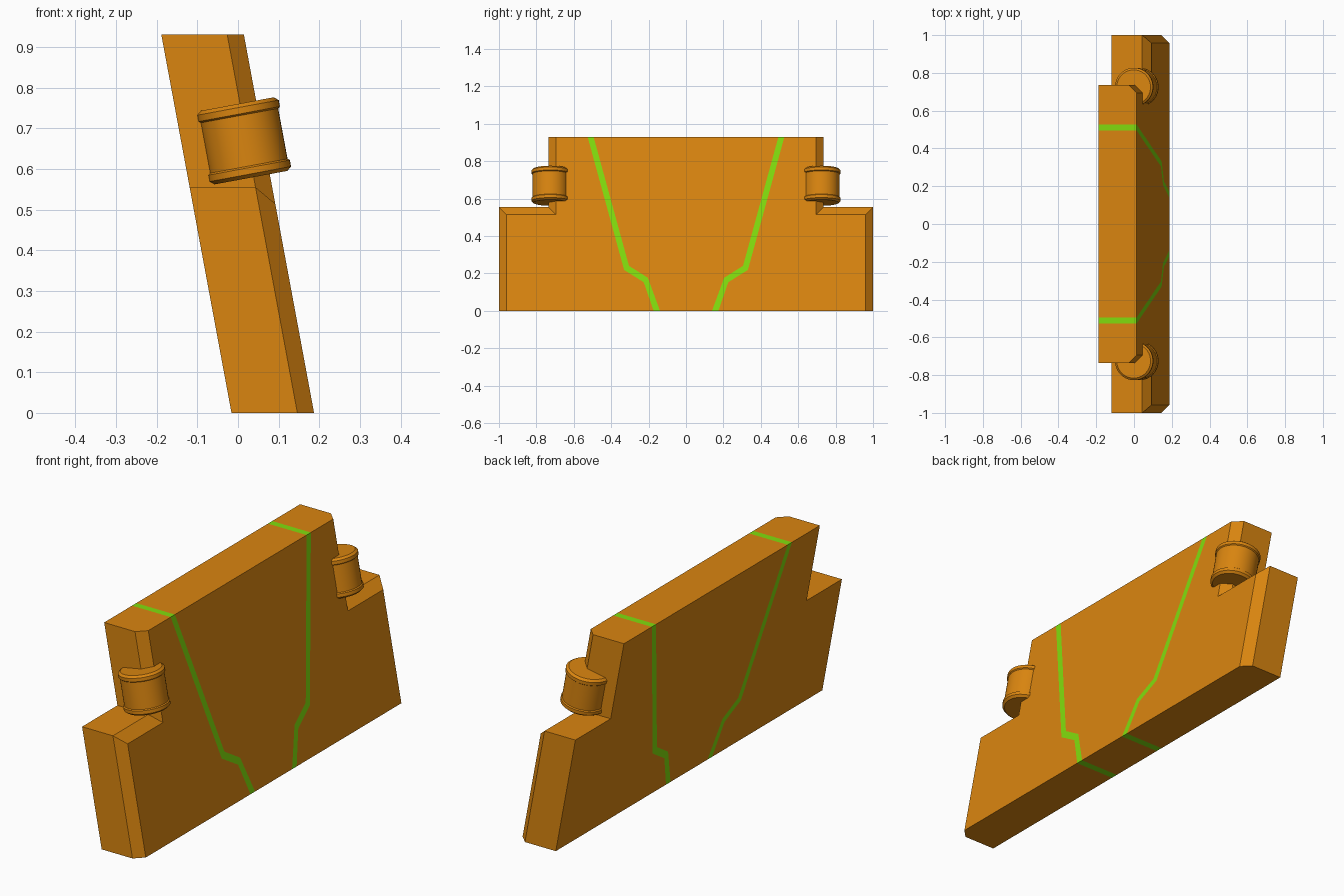
import bpy, bmesh, math
from mathutils import Matrix

if "Cube" in bpy.data.objects:
    bpy.data.objects.remove(bpy.data.objects["Cube"])

HEIGHT, THICK, CHAMFER = 0.93, 0.203, 0.041
LEAN = -0.1855          # sideways shift per unit of height
BASE_X = -0.016


def material(name, color):
    mat = bpy.data.materials.new(name)
    mat.use_nodes = True
    mat.diffuse_color = color
    mat.node_tree.nodes["Principled BSDF"].inputs["Base Color"].default_value = color
    return mat


orange = material("orange", (0.70, 0.235, 0.005, 1))
green = material("bright_green", (0.22, 0.72, 0.004, 1))


def make_object(name, bm, mats):
    bmesh.ops.recalc_face_normals(bm, faces=bm.faces)
    mesh = bpy.data.meshes.new(name)
    bm.to_mesh(mesh)
    bm.free()
    for mat in mats:
        mesh.materials.append(mat)
    obj = bpy.data.objects.new(name, mesh)
    bpy.context.collection.objects.link(obj)
    return obj


# Slab outline, given as (y, z) for one half
inner = [(0.139, 0), (0.204, 0.177), (0.305, 0.241), (0.494, HEIGHT)]
outer = [(0.173, 0), (0.226, 0.153), (0.331, 0.219), (0.526, HEIGHT)]
shoulder = [(0.735, HEIGHT), (0.735, 0.555), (1, 0.555), (1, 0)]

bm = bmesh.new()


def panel(points, index):
    face = bm.faces.new([bm.verts.new((0, y, z)) for y, z in points])
    face.material_index = index


def mirrored(points, side):
    return [(y * side, z) for y, z in points]


panel(inner + mirrored(inner[::-1], -1), 0)
for side in (1, -1):
    panel(mirrored(inner + outer[::-1], side), 1)
    panel(mirrored(outer + shoulder, side), 0)
bmesh.ops.remove_doubles(bm, verts=bm.verts, dist=0.0001)
bmesh.ops.recalc_face_normals(bm, faces=bm.faces)

# Thicken, keeping the stripes running over the top and bottom edges
result = bmesh.ops.extrude_face_region(bm, geom=bm.faces[:], use_keep_orig=True)
for item in result["geom"]:
    if isinstance(item, bmesh.types.BMVert):
        item.co.x = THICK


def is_cap(face):
    xs = [v.co.x for v in face.verts]
    return max(xs) - min(xs) < 0.001


for face in bm.faces:
    if not is_cap(face):
        for edge in face.edges:
            for other in edge.link_faces:
                if is_cap(other):
                    face.material_index = other.material_index
bmesh.ops.recalc_face_normals(bm, faces=bm.faces)

# Chamfer the end and shoulder edges of the upper face
rim = []
for edge in bm.edges:
    a, b = (v.co for v in edge.verts)
    on_face = min(a.x, b.x) > THICK - 0.001
    at_end = min(abs(a.y), abs(b.y)) > 0.7
    flat_edge = abs(a.z - b.z) < 0.001 and (a.z < 0.001 or a.z > HEIGHT - 0.001)
    if on_face and at_end and not flat_edge:
        rim.append(edge)
bmesh.ops.bevel(bm, geom=rim, offset=CHAMFER, segments=1, affect='EDGES')

# Lean the slab while its top and bottom stay level
for v in bm.verts:
    v.co.x += BASE_X + LEAN * v.co.z
make_object("leaning_slab", bm, [orange, green])


# Rollers: a barrel with a chamfered flange at each end
def roller(name, y):
    half = [(0.097, 0), (0.097, 0.063), (0.102, 0.067),
            (0.102, 0.083), (0.091, 0.092), (0, 0.092)]
    profile = [(r, -h) for r, h in half[:0:-1]] + half[1:]
    rb = bmesh.new()
    verts = [rb.verts.new((r, 0, h)) for r, h in profile]
    edges = [rb.edges.new(pair) for pair in zip(verts, verts[1:])]
    bmesh.ops.spin(rb, geom=verts + edges, cent=(0, 0, 0), axis=(0, 0, 1),
                   angle=math.tau, steps=40, use_merge=True)
    bmesh.ops.remove_doubles(rb, verts=rb.verts, dist=0.0001)
    rb.transform(Matrix.Translation((0.015, y, 0.669))
                 @ Matrix.Rotation(math.atan(LEAN), 4, 'Y'))
    obj = make_object(name, rb, [orange])
    bpy.ops.object.select_all(action='DESELECT')
    obj.select_set(True)
    bpy.context.view_layer.objects.active = obj
    bpy.ops.object.shade_smooth_by_angle(angle=math.radians(30))


roller("front_roller", -0.725)
roller("back_roller", 0.725)
